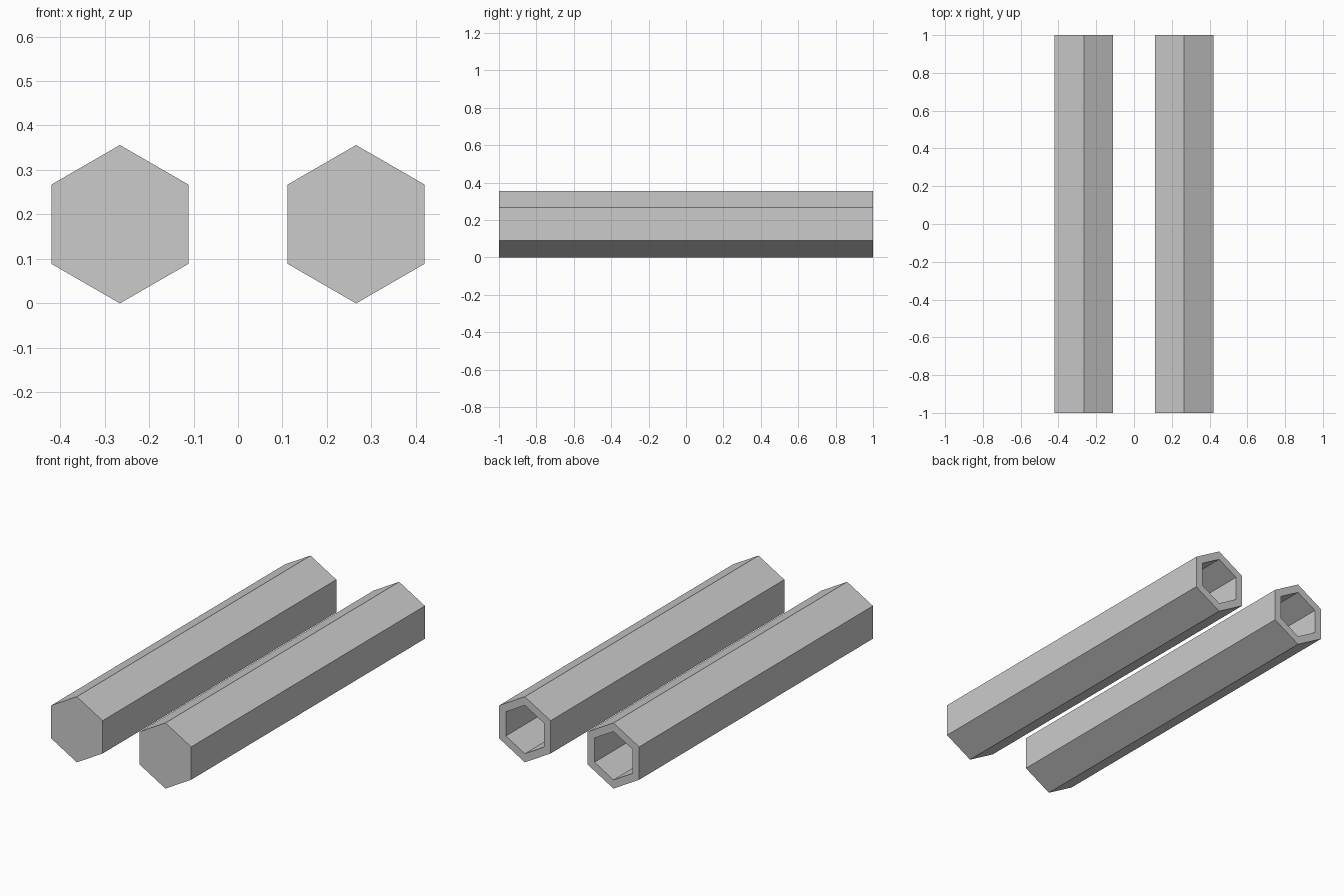
import bpy, bmesh
from math import pi, sin, cos

if "Cube" in bpy.data.objects:
    bpy.data.objects.remove(bpy.data.objects["Cube"])

OUTER, INNER = 0.178, 0.131   # corner radii of the hexagons
FRONT, BACK = -1.0, 1.0
CAP = 0.05                    # thickness of the closed front end
OFFSET = 0.2655               # sideways distance from the centre


def hex_ring(bm, radius, y):
    return [bm.verts.new((radius * sin(i * pi / 3), y, OUTER + radius * cos(i * pi / 3)))
            for i in range(6)]


def hex_tube(name, x):
    bm = bmesh.new()
    # closed front, outer wall, back rim, bore, bore floor
    sections = [(OUTER, FRONT), (OUTER, BACK), (INNER, BACK), (INNER, FRONT + CAP)]
    rings = [hex_ring(bm, r, y) for r, y in sections]
    for a, b in zip(rings, rings[1:]):
        for i in range(6):
            j = (i + 1) % 6
            bm.faces.new((a[i], a[j], b[j], b[i]))
    bm.faces.new(rings[0])
    bm.faces.new(rings[-1])
    bmesh.ops.recalc_face_normals(bm, faces=bm.faces)
    mesh = bpy.data.meshes.new(name)
    bm.to_mesh(mesh)
    bm.free()
    obj = bpy.data.objects.new(name, mesh)
    obj.location.x = x
    bpy.context.collection.objects.link(obj)


# matching pair of hexagonal tubes
hex_tube("left_tube", -OFFSET)
hex_tube("right_tube", OFFSET)
